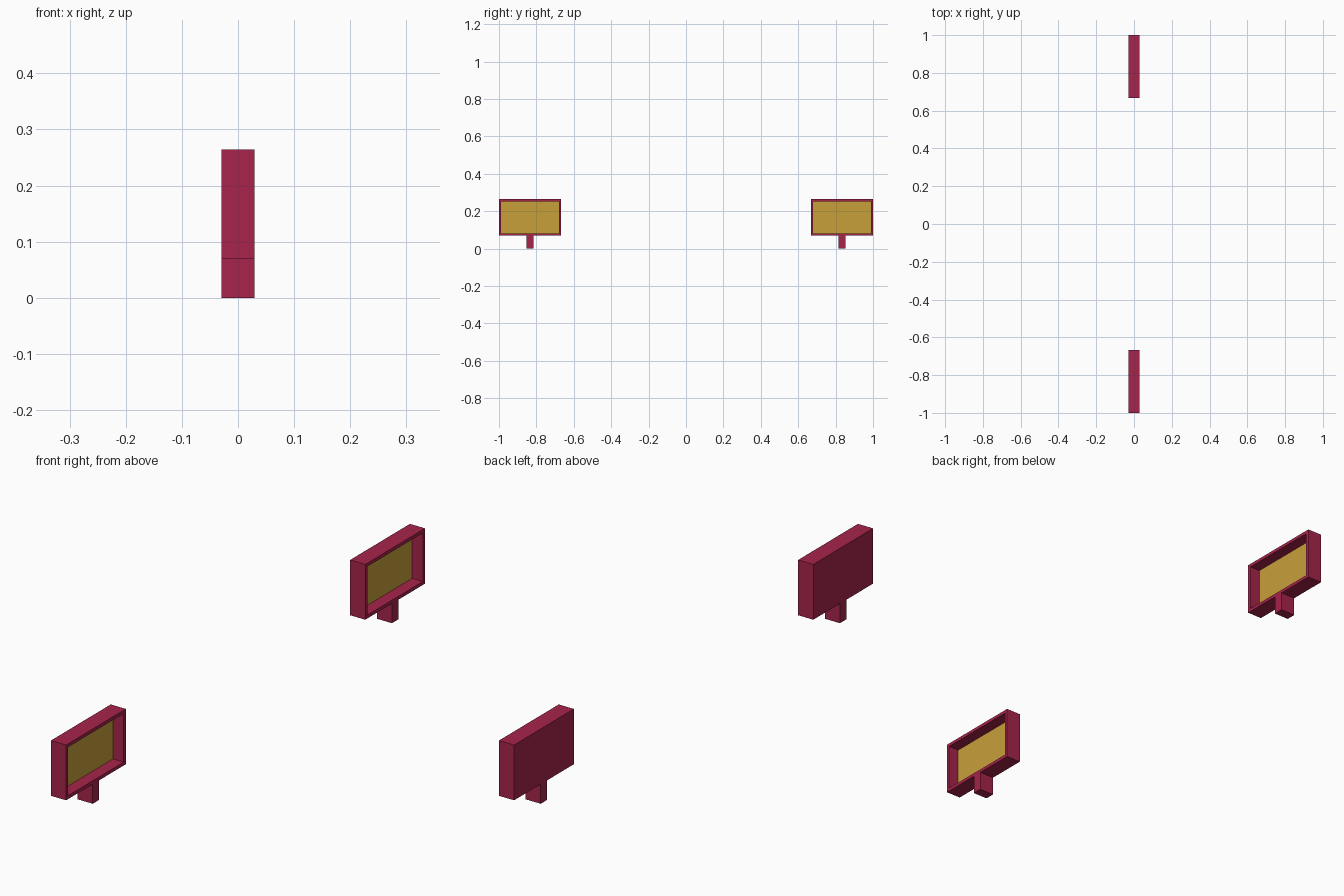
import bpy, bmesh
from mathutils import Vector

if "Cube" in bpy.data.objects:
    bpy.data.objects.remove(bpy.data.objects["Cube"])


def material(name, rgb):
    m = bpy.data.materials.new(name)
    m.diffuse_color = (*rgb, 1)
    m.use_nodes = True
    m.node_tree.nodes["Principled BSDF"].inputs["Base Color"].default_value = m.diffuse_color
    return m


crimson = material("crimson", (0.385, 0.017, 0.07))
gold = material("gold", (0.58, 0.352, 0.042))

HALF_X = 0.0295


def box(bm, y0, y1, z0, z1):
    bmesh.ops.create_cube(bm, size=1)
    for v in bm.verts:
        v.co = Vector((v.co.x * 2 * HALF_X,
                       y0 if v.co.y < 0 else y1,
                       z0 if v.co.z < 0 else z1))


def finish(bm, name):
    me = bpy.data.meshes.new(name)
    bm.to_mesh(me)
    bm.free()
    me.materials.append(crimson)
    me.materials.append(gold)
    bpy.context.collection.objects.link(bpy.data.objects.new(name, me))


for side, cy in (("front", -0.8335), ("back", 0.8335)):
    # sign frame with a recessed gold panel facing +x
    bm = bmesh.new()
    box(bm, cy - 0.1665, cy + 0.1665, 0.069, 0.264)
    bm.normal_update()
    panel = max(bm.faces, key=lambda f: f.normal.x)
    bmesh.ops.inset_region(bm, faces=[panel], thickness=0.017)
    ext = bmesh.ops.extrude_face_region(bm, geom=[panel])
    floor = [g for g in ext["geom"] if isinstance(g, bmesh.types.BMFace)][0]
    if panel.is_valid:
        bmesh.ops.delete(bm, geom=[panel], context='FACES_ONLY')
    bmesh.ops.translate(bm, verts=floor.verts, vec=(-0.042, 0, 0))
    floor.material_index = 1
    bmesh.ops.recalc_face_normals(bm, faces=bm.faces)
    finish(bm, side + "_sign_frame")

    # short post below the frame
    bm = bmesh.new()
    box(bm, cy - 0.018, cy + 0.018, 0, 0.069)
    finish(bm, side + "_sign_post")
